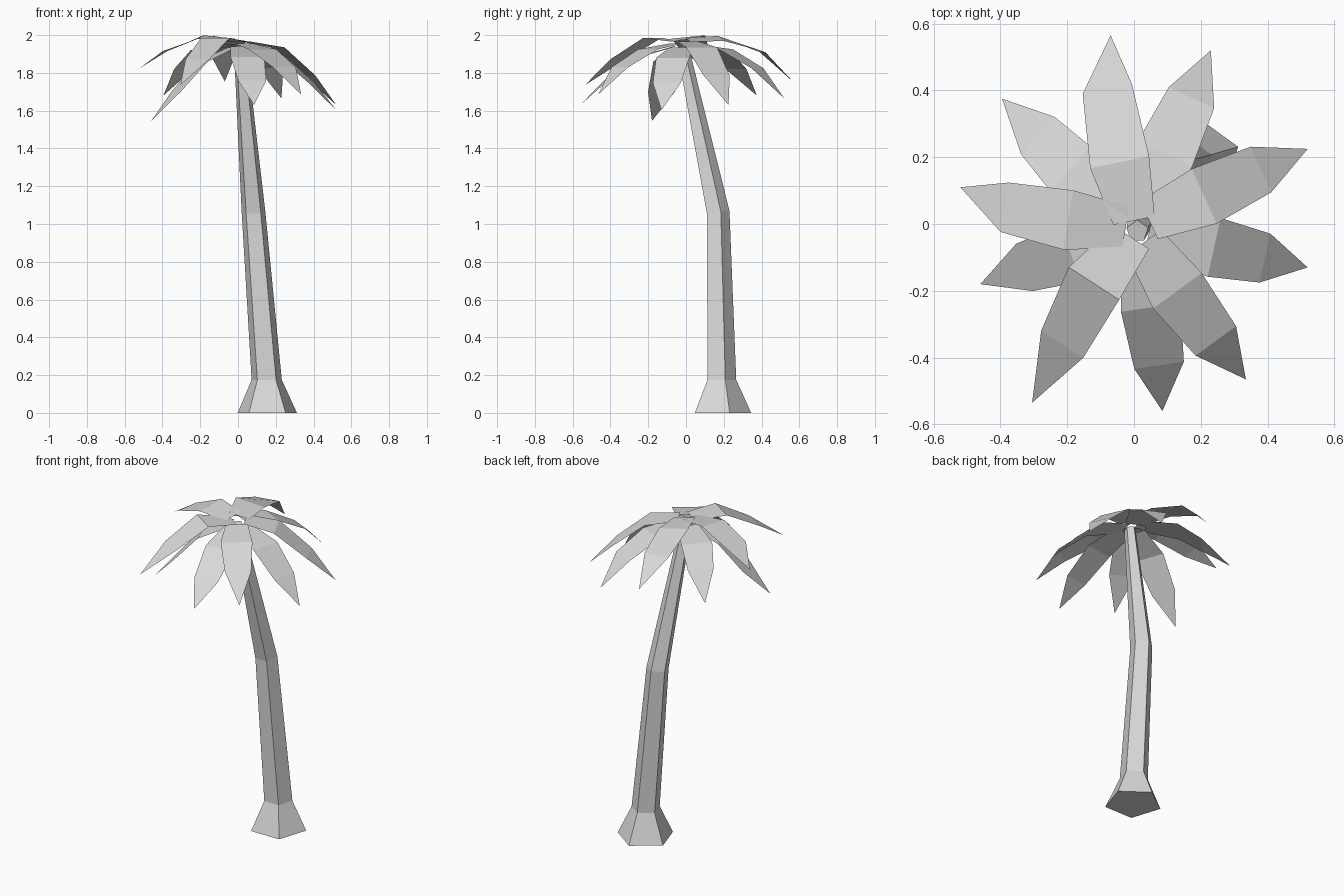
import bpy
import bmesh
import math
from mathutils import Vector

old = bpy.data.objects.get("Cube")
if old:
    bpy.data.objects.remove(old, do_unlink=True)

# One pale grey for the whole tree
grey = bpy.data.materials.new("pale_grey")
grey.use_nodes = True
colour = (0.69, 0.69, 0.69, 1)
grey.diffuse_color = colour
grey.node_tree.nodes["Principled BSDF"].inputs["Base Color"].default_value = colour


def finish(bm, name):
    mesh = bpy.data.meshes.new(name)
    bm.to_mesh(mesh)
    bm.free()
    mesh.materials.append(grey)
    obj = bpy.data.objects.new(name, mesh)
    bpy.context.collection.objects.link(obj)
    return obj


def build_trunk(rings, sides=5):
    """Loft pentagons (centre x, y, z, radius, slope), one corner to the back."""
    bm = bmesh.new()
    loops = []
    for x, y, z, r, slope in rings:
        loop = []
        for i in range(sides):
            a = math.pi / 2 + i * math.tau / sides
            dy = r * math.sin(a)
            loop.append(bm.verts.new((x + r * math.cos(a), y + dy, z + slope * dy)))
        loops.append(loop)
    for low, high in zip(loops, loops[1:]):
        for i in range(sides):
            j = (i + 1) % sides
            bm.faces.new((low[i], low[j], high[j], high[i]))
    bm.faces.new(loops[0][::-1])
    bm.faces.new(loops[-1])
    return finish(bm, "trunk")


def build_frond(name, roll, spine):
    """A strip along base, fold, shoulder and tip; roll lifts its inner left edge."""
    bm = bmesh.new()
    base, fold, shoulder, tip = [Vector(p) for p in spine]
    along = (shoulder - base).xy.normalized()
    rows = []
    for mid, half, lift in ((base, 0.063, roll), (fold, 0.09, roll), (shoulder, 0.075, 0)):
        side = Vector((-along.y, along.x, lift)) * half
        rows.append([bm.verts.new(mid + side), bm.verts.new(mid - side)])
    for (l0, r0), (l1, r1) in zip(rows, rows[1:]):
        bm.faces.new((l0, r0, r1, l1))
    bm.faces.new((*rows[-1], bm.verts.new(tip)))
    return finish(bm, name)


# Leaning trunk with a flared foot
build_trunk([
    (0.155, 0.18, 0, 0.165, 0),
    (0.152, 0.182, 0.175, 0.084, 0),
    (0.082, 0.164, 1.063, 0.066, 0.12),
    (0.01, -0.022, 1.94, 0.034, 0.2),
])

# Crown of fronds, anticlockwise from the back
fronds = [
    (0.15, (0, 0.01, 1.975), (-0.043, 0.185, 1.982), (-0.08, 0.405, 1.91), (-0.07, 0.565, 1.755)),
    (-0.1, (-0.025, -0.01, 1.975), (-0.197, 0.012, 1.99), (-0.387, 0.05, 1.915), (-0.52, 0.11, 1.825)),
    (0, (-0.045, 0.045, 1.95), (-0.19, 0.165, 1.92), (-0.288, 0.265, 1.82), (-0.395, 0.375, 1.68)),
    (0, (-0.03, -0.025, 1.935), (-0.19, -0.088, 1.86), (-0.328, -0.13, 1.7), (-0.46, -0.18, 1.545)),
    (0, (-0.008, -0.04, 1.965), (-0.12, -0.178, 1.985), (-0.215, -0.36, 1.872), (-0.305, -0.535, 1.735)),
    (0, (0.023, -0.06, 1.94), (0.05, -0.25, 1.885), (0.075, -0.423, 1.76), (0.085, -0.56, 1.63)),
    (0, (0.03, -0.055, 1.955), (0.13, -0.2, 1.925), (0.245, -0.35, 1.83), (0.335, -0.465, 1.685)),
    (0, (0.045, -0.025, 1.935), (0.24, -0.07, 1.88), (0.392, -0.102, 1.745), (0.52, -0.13, 1.603)),
    (0, (0.045, 0.012, 1.965), (0.21, 0.083, 1.935), (0.38, 0.163, 1.785), (0.52, 0.225, 1.63)),
    (0, (0.01, 0.03, 1.95), (0.093, 0.21, 1.925), (0.172, 0.378, 1.825), (0.23, 0.52, 1.665)),
]
for n, (roll, *spine) in enumerate(fronds, 1):
    build_frond(f"frond_{n}", roll, spine)
